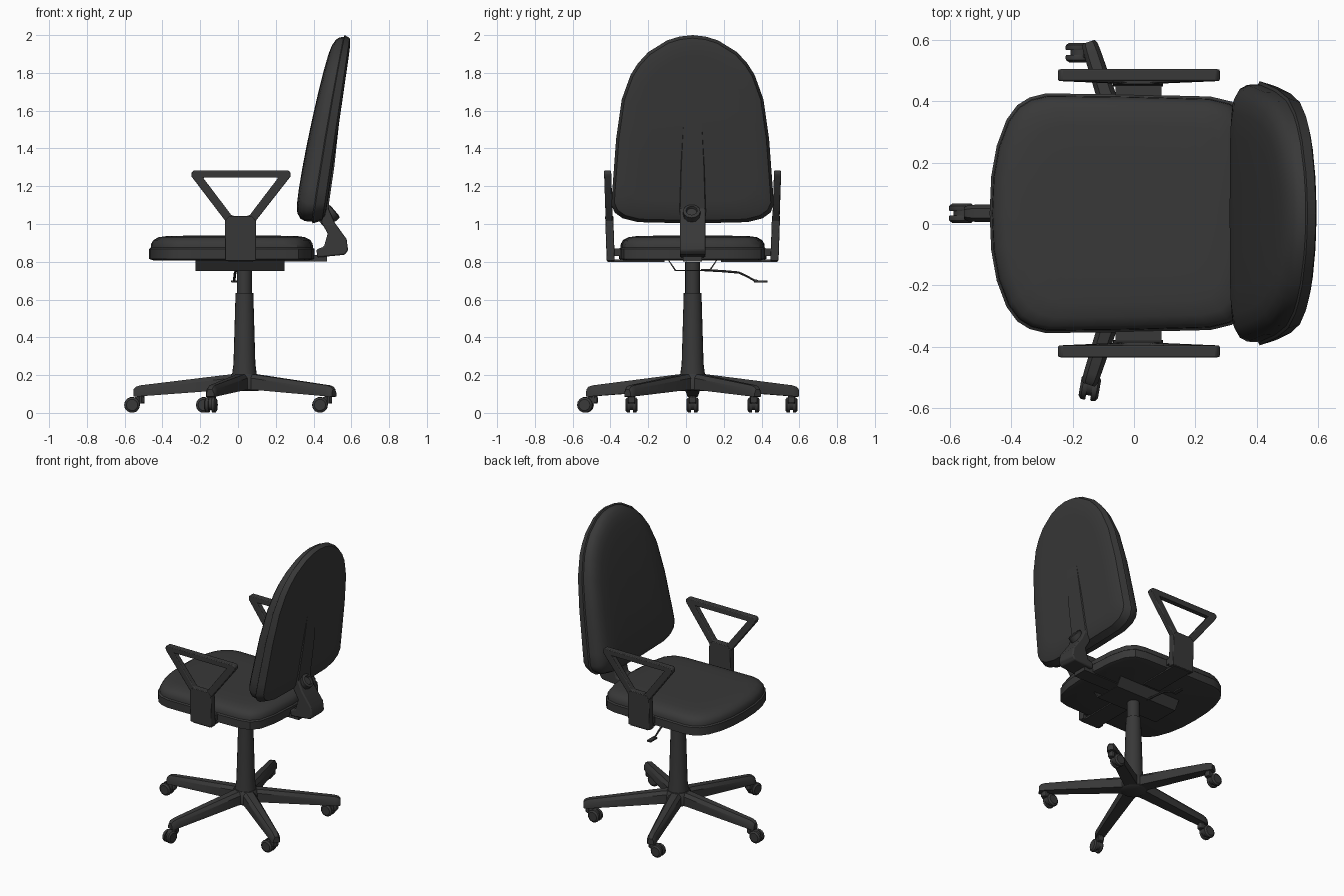
import bpy, bmesh, math
from mathutils import Vector, Matrix

if "Cube" in bpy.data.objects:
    bpy.data.objects.remove(bpy.data.objects["Cube"])

CX, CY = 0.034, 0.035
mat = bpy.data.materials.new("dark_grey")
mat.diffuse_color = (0.04, 0.04, 0.04, 1)
mat.use_nodes = True
mat.node_tree.nodes["Principled BSDF"].inputs["Base Color"].default_value = mat.diffuse_color


def finish(ob, bevel=0.0, angle=35):
    ob.data.materials.append(mat)
    bpy.ops.object.select_all(action='DESELECT')
    ob.select_set(True)
    bpy.context.view_layer.objects.active = ob
    if bevel:
        m = ob.modifiers.new("bevel", 'BEVEL')
        m.width, m.segments, m.limit_method = bevel, 2, 'ANGLE'
    bpy.ops.object.shade_smooth_by_angle(angle=math.radians(angle))
    return ob


def loft(name, rings, bevel=0.0, matrix=None, angle=35):
    """Skin a stack of equal-length rings and cap both ends."""
    bm = bmesh.new()
    vs = [[bm.verts.new(p) for p in r] for r in rings]
    n = len(rings[0])
    for a, b in zip(vs, vs[1:]):
        for i in range(n):
            bm.faces.new((a[i], a[(i + 1) % n], b[(i + 1) % n], b[i]))
    bm.faces.new(vs[0])
    bm.faces.new(vs[-1])
    if matrix:
        bm.transform(matrix)
    bmesh.ops.recalc_face_normals(bm, faces=bm.faces)
    me = bpy.data.meshes.new(name)
    bm.to_mesh(me)
    bm.free()
    ob = bpy.data.objects.new(name, me)
    bpy.context.collection.objects.link(ob)
    return finish(ob, bevel, angle)


def box(name, x, y, z, bevel=0.0):
    return loft(name, [[(x[0], y[0], h), (x[1], y[0], h), (x[1], y[1], h), (x[0], y[1], h)] for h in z], bevel)


def turned(name, profile, matrix, n=20, bevel=0.0):
    """Lathe (radius, height) pairs about local z."""
    rings = [[(r * math.cos(2 * math.pi * i / n), r * math.sin(2 * math.pi * i / n), h)
              for i in range(n)] for r, h in profile]
    return loft(name, rings, bevel, matrix)


def mirrored(half):
    return half + [(a, -b) for a, b in reversed(half) if b > 0]


T = Matrix.Translation

# seat: outline stacked with insets
seat_half = [(-.47, 0), (-.465, .12), (-.447, .22), (-.415, .305), (-.38, .352), (-.34, .377), (-.287, .39),
             (-.02, .387), (.25, .38), (.32, .363), (.365, .31), (.392, .2), (.405, 0)]
seat_steps = [(.808, .02), (.815, 0), (.868, 0), (.875, .008), (.895, .01), (.915, .022), (.93, .05),
              (.937, .1), (.938, .2)]
rings = [[(-.03 + (x + .03) * (1 - i / .44), CY + y * (1 - i / .39), z) for x, y in mirrored(seat_half)]
         for z, i in seat_steps]
loft("seat", rings)

# backrest: outline in (z, y), sheared backwards, thinner at the top
back_half = [(2.0, 0), (1.992, .07), (1.972, .135), (1.91, .235), (1.85, .29), (1.79, .328), (1.66, .375),
             (1.45, .405), (1.18, .425), (1.1, .43), (1.06, .412), (1.03, .37), (1.01, .29), (1.003, 0)]
back_steps = [(0, .12), (.002, .05), (.014, .016), (.06, 0), (.066, .01), (.1, .012), (.125, .025),
              (.145, .055), (.154, .1), (.157, .18), (.158, .3), (.158, .4)]


def back_x(z):
    return .465 + (z - 1.05) * .145


rings = []
for d, i in back_steps:
    ring = []
    for z, y in mirrored(back_half):
        z = 1.5 + (z - 1.5) * (1 - i / .5)
        ring.append((back_x(z) - d * (1.05 - .42 * (z - 1) ** 2), CY + y * (1 - i / .43), z))
    rings.append(ring)
loft("backrest", rings)

# raised spine on the back shell
loft("backrest_spine", [[(back_x(z) - .02, CY - w, z), (back_x(z) - .02, CY + w, z),
                         (back_x(z) + e, CY + w * .85, z), (back_x(z) + e, CY - w * .85, z)]
                        for z, w, e in ((1.06, .078, .008), (1.3, .07, .008), (1.65, .05, -.004))])

# rear bracket, its bar under the seat, and the knob
prof = [(.455, 1.1), (.475, 1.09), (.51, 1.01), (.575, .92), (.583, .86), (.565, .837), (.42, .823),
        (.415, .865), (.455, .88), (.475, .95), (.44, 1.01)]
loft("back_bracket", [[(x, CY + s * .068, z) for x, z in prof] for s in (-1, 1)], .008)
box("back_bar", (.15, .47), (CY - .05, CY + .05), (.802, .835))
axis = Vector((.76, 0, .65))
turned("back_knob", [(.022, -.06), (.022, 0), (.046, 0), (.046, .035), (.03, .04), (.026, .028)],
       T((.482, CY - .005, 1.045)) @ axis.to_track_quat('Z', 'Y').to_matrix().to_4x4(), 12)

# armrests: triangular loop on a flat plate, leaning slightly outward
outer = [(-.066, .805), (.093, .805), (.093, 1.015), (.277, 1.25), (.28, 1.27), (.268, 1.283),
         (-.236, 1.283), (-.248, 1.27), (-.245, 1.25), (-.066, 1.015)]
hole = [(-.185, 1.245), (.213, 1.245), (.062, 1.047), (.04, 1.04), (-.012, 1.04), (-.035, 1.047)]
for side, label in ((1, "left"), (-1, "right")):
    cu = bpy.data.curves.new("armrest_curve", 'CURVE')
    cu.dimensions, cu.fill_mode, cu.extrude = '2D', 'BOTH', .019
    for pts in (outer, hole):
        sp = cu.splines.new('POLY')
        sp.points.add(len(pts) - 1)
        for p, (x, z) in zip(sp.points, pts):
            p.co = (x, z, 0, 1)
        sp.use_cyclic_u = True
    tmp = bpy.data.objects.new("armrest_tmp", cu)
    me = bpy.data.meshes.new_from_object(tmp)
    bpy.data.objects.remove(tmp)
    for v in me.vertices:
        x, z, d = v.co
        v.co = (x, CY + side * (.434 + (z - .805) * .034 + d), z)
    bm = bmesh.new()
    bm.from_mesh(me)
    bmesh.ops.remove_doubles(bm, verts=bm.verts, dist=1e-4)
    bmesh.ops.recalc_face_normals(bm, faces=bm.faces)
    bm.to_mesh(me)
    bm.free()
    me.name = "armrest_" + label
    ob = bpy.data.objects.new("armrest_" + label, me)
    bpy.context.collection.objects.link(ob)
    finish(ob, .005)
    # thicker plate, spacer and the flat foot under the seat
    loft("arm_plate_" + label, [[(x, CY + side * (.434 + (z - .805) * .034 + d), z) for x, z in
                                 ((-.068, .805), (.095, .805), (.095, 1.02), (.07, 1.043), (-.043, 1.043), (-.068, 1.02))]
                                for d in (-.022, .021)], .004)
    ys = sorted((CY + side * .36, CY + side * .425))
    box("arm_spacer_" + label, (-.06, .09), ys, (.83, .87))
    ys = sorted((CY + side * .15, CY + side * .45))
    box("arm_foot_" + label, (-.05, .08), ys, (.8, .812))

# open sheet-metal channel under the seat
t = .006
chan = [(-.13, .808), (-.093, .75), (.093, .75), (.13, .808), (.13 - t, .808), (.093 - t, .75 + t),
        (-.093 + t, .75 + t), (-.13 + t, .808)]
loft("seat_channel", [[(x, CY + y, z) for y, z in chan] for x in (-.225, .245)])

# height lever with paddle
path = [(-.01, .08, .757), (-.012, .2, .75), (-.015, .28, .743), (-.018, .325, .722), (-.02, .36, .702), (-.02, .38, .698)]
loft("height_lever", [[(x + .007 * math.cos(a * math.pi / 3), y, z + .007 * math.sin(a * math.pi / 3))
                       for a in range(6)] for x, y, z in path])
box("lever_paddle", (-.036, -.006), (.36, .432), (.69, .702), .003)

# gas column and hub
base = T((CX, CY, 0))
turned("column_sleeve", [(.07, .12), (.066, .2), (.058, .26), (.047, .635)], base)
turned("column_piston", [(.039, .6), (.039, .8)], base)
turned("base_hub", [(.07, .115), (.085, .125), (.085, .18), (.07, .205)], base)

# five legs with swivelled casters
for k in range(5):
    ang = math.radians(180 + 72 * k)
    sections = [(0, .045, .12, .207), (.09, .04, .122, .202), (.55, .028, .088, .146),
                (.575, .026, .085, .138), (.587, .02, .087, .125)]
    loft(f"base_leg_{k + 1}", [[(r, -w, lo), (r, w, lo), (r, w, hi - .02), (r, w * .55, hi),
                                (r, -w * .55, hi), (r, -w, hi - .02)] for r, w, lo, hi in sections],
         0, base @ Matrix.Rotation(ang, 4, 'Z'))
    sx, sy = CX + .55 * math.cos(ang), CY + .55 * math.sin(ang)
    turn = math.radians(260 if k == 1 else 180)
    place = T((sx, sy, 0)) @ Matrix.Rotation(turn, 4, 'Z')
    turned(f"caster_stem_{k + 1}", [(.02, .05), (.02, .1)], place, 10)
    spin = place @ T((.045, 0, .042)) @ Matrix.Rotation(math.pi / 2, 4, 'X')
    for s, label in ((1, "a"), (-1, "b")):
        turned(f"caster_wheel_{k + 1}{label}", [(.04, s * .008), (.042, s * .012), (.041, s * .024), (.03, s * .032)],
               spin, 14)
    # hood between and over the wheels
    turned(f"caster_hood_{k + 1}", [(.034, -.01), (.034, .01)], spin @ T((-.008, .006, 0)), 14)
    loft(f"caster_neck_{k + 1}", [[(x, y, z) for x, y in ((-.02, -.018), (.03, -.018), (.03, .018), (-.02, .018))]
                                  for z in (.052, .085)], .006, place)
